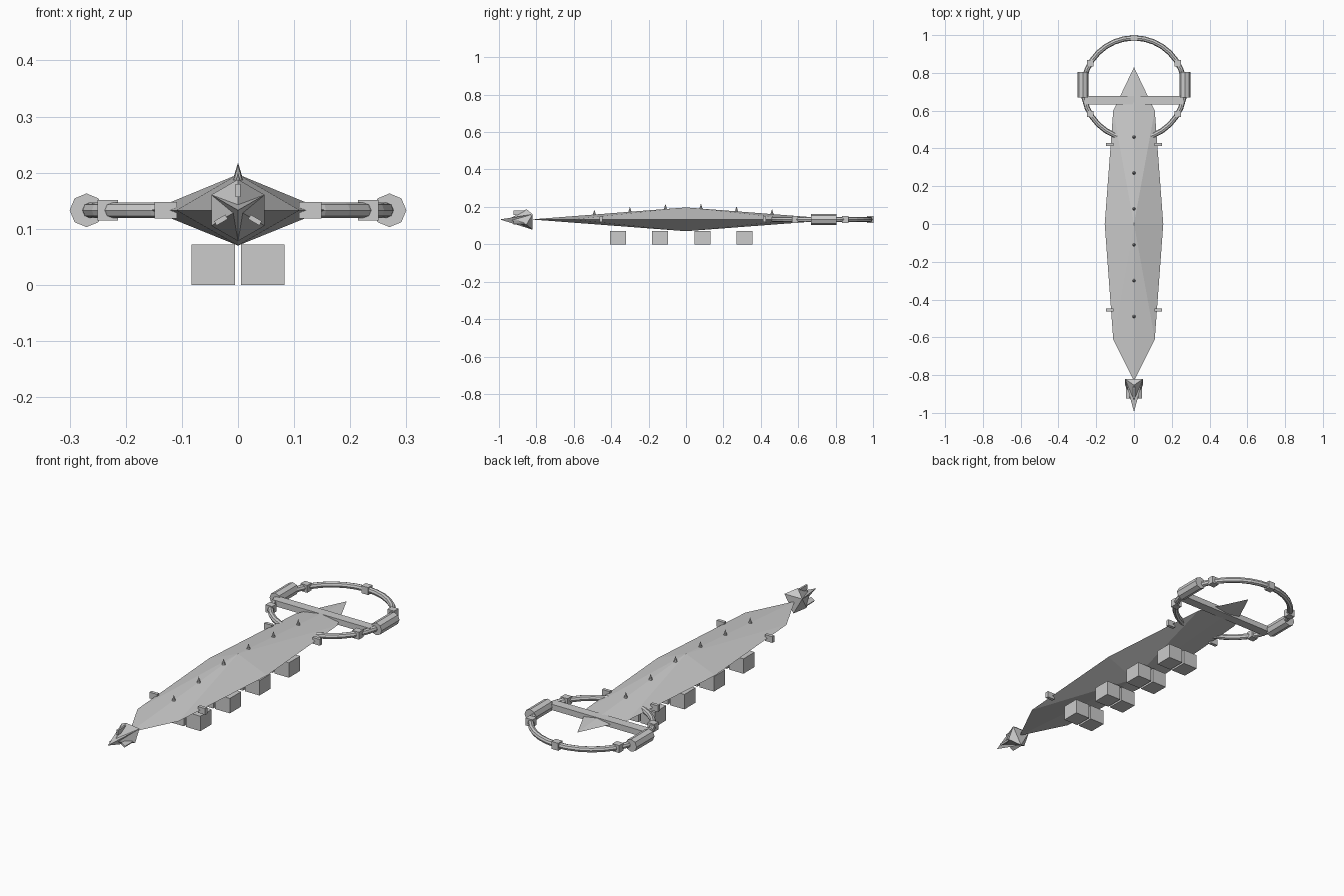
import bpy, bmesh, math
from mathutils import Matrix

if "Cube" in bpy.data.objects:
    bpy.data.objects.remove(bpy.data.objects["Cube"])

ZC = 0.133  # height of the hull's widest line


def mesh_object(name, verts, faces):
    me = bpy.data.meshes.new(name)
    me.from_pydata(verts, [], faces)
    ob = bpy.data.objects.new(name, me)
    bpy.context.collection.objects.link(ob)
    return ob


def hull_object(name, verts):
    """Convex shell around a few corner points."""
    ob = mesh_object(name, verts, [])
    bm = bmesh.new()
    bm.from_mesh(ob.data)
    bmesh.ops.convex_hull(bm, input=bm.verts)
    bmesh.ops.recalc_face_normals(bm, faces=bm.faces)
    bm.to_mesh(ob.data)
    bm.free()
    return ob


def box(name, loc, size):
    bpy.ops.mesh.primitive_cube_add(size=1, location=loc)
    ob = bpy.context.object
    ob.name = name
    ob.scale = size
    return ob


# Diamond-section hull with ridge, keel and three-point side lines
side = [(0.11, -0.61), (0.155, 0), (0.11, 0.60)]
hull_verts = [(0, -0.83, ZC), (0, 0.83, ZC), (0, 0, 0.197), (0, 0, 0.07)]
hull_verts += [(s * x, y, ZC) for s in (1, -1) for x, y in side]
faces = []
for s, base in ((1, 4), (-1, 7)):
    chain = [0, base, base + 1, base + 2, 1]
    for a, b in zip(chain, chain[1:]):
        faces.append((2, a, b) if s > 0 else (2, b, a))
        faces.append((3, b, a) if s > 0 else (3, a, b))
mesh_object("hull", hull_verts, faces)

# Dorsal spikes along the ridge
for i in range(6):
    y = 0.46 - 0.19 * i
    ridge = ZC + 0.064 * (1 - abs(y) / 0.83)
    bpy.ops.mesh.primitive_cone_add(vertices=8, radius1=0.011, radius2=0, depth=0.036,
                                    location=(0, y, ridge + 0.009))
    bpy.context.object.name = "ridge_spike"

# Cargo boxes under the keel and side tabs
for s in (-1, 1):
    for y in (-0.363, -0.138, 0.088, 0.313):
        box("cargo_box", (s * 0.044, y, 0.036), (0.078, 0.086, 0.072))
    for y in (-0.455, 0.42):
        box("side_tab", (s * 0.129, y, ZC), (0.04, 0.016, 0.03))


# Nose: two opposed three-sided points
def triangle(r, y, start):
    return [(r * math.cos(start + k * math.tau / 3), y,
             ZC + r * math.sin(start + k * math.tau / 3)) for k in range(3)]


down = triangle(0.055, -0.82, -math.pi / 2)
up = triangle(0.055, -0.853, math.pi / 2)
hull_object("nose_cone", down + [(0, -0.995, ZC)])
hull_object("nose_collar", down + up + [(0, -0.95, ZC)])

# Three thin prongs around the nose
for k in range(3):
    a = math.pi / 2 + k * math.tau / 3
    r = 0.035
    prong = box("nose_prong", (r * math.cos(a), -0.885, ZC + r * math.sin(a)),
                (0.023, 0.075, 0.009))
    prong.rotation_euler = (0, -a, 0)

# Rear drive ring
RC, R = 0.717, 0.268
bpy.ops.mesh.primitive_torus_add(major_segments=32, minor_segments=8, major_radius=R,
                                 minor_radius=0.014, location=(0, RC, ZC))
bpy.context.object.name = "rear_ring"

# Ring blocks every sixty degrees
for k in range(6):
    a = math.radians(30 + 60 * k)
    box("ring_block", (R * math.cos(a), RC + R * math.sin(a), ZC), (0.036, 0.033, 0.036))

# Engine pods on both sides of the ring
for s in (-1, 1):
    bpy.ops.mesh.primitive_cylinder_add(vertices=8, radius=0.03, depth=0.136,
                                        location=(s * 0.27, 0.737, ZC),
                                        rotation=(math.pi / 2, 0, 0))
    bpy.context.object.name = "engine_pod"

# Cross strut joining hull and ring
box("cross_strut", (0, 0.656, ZC), (0.52, 0.045, 0.028))
